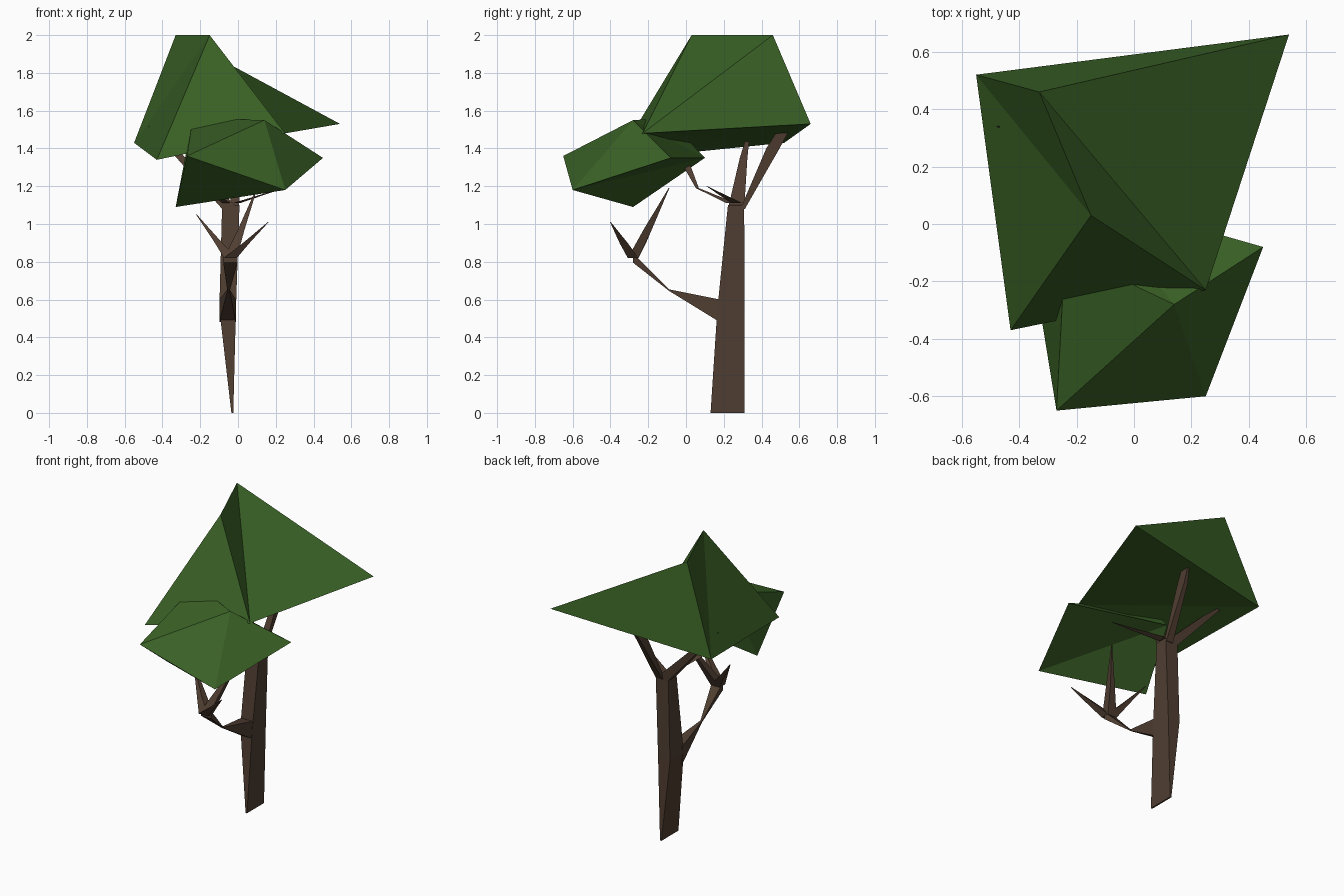
import bpy, bmesh
from mathutils import Vector

if "Cube" in bpy.data.objects:
    bpy.data.objects.remove(bpy.data.objects["Cube"])


def material(name, rgb):
    mat = bpy.data.materials.new(name)
    mat.use_nodes = True
    colour = (*rgb, 1)
    mat.diffuse_color = colour
    mat.node_tree.nodes["Principled BSDF"].inputs["Base Color"].default_value = colour
    return mat


leaf_green = material("leaf green", (0.042, 0.12, 0.019))
bark_brown = material("bark brown", (0.08, 0.048, 0.031))


def build(name, points, faces, mat):
    """Flat-shaded object from corner points and faces."""
    bm = bmesh.new()
    verts = [bm.verts.new(p) for p in points]
    for face in faces:
        bm.faces.new([verts[i] for i in face])
    bmesh.ops.recalc_face_normals(bm, faces=bm.faces)
    mesh = bpy.data.meshes.new(name)
    bm.to_mesh(mesh)
    bm.free()
    mesh.materials.append(mat)
    obj = bpy.data.objects.new(name, mesh)
    bpy.context.collection.objects.link(obj)
    return obj


def clump(name, corners, triangles):
    """Faceted leaf clump; corners are lettered, triangles spell their letters."""
    keys = list(corners)
    faces = [[keys.index(c) for c in tri] for tri in triangles.split()]
    build(name, corners.values(), faces, leaf_green)


def limb(name, rings, upright=False):
    """Four-sided limb through rings of (centre, half width, half depth)."""
    points, faces = [], []
    for centre, a, b in rings:
        for sx, sy in ((-1, -1), (1, -1), (1, 1), (-1, 1)):
            offset = (sx * a, 0, sy * b) if upright else (sx * a, sy * b, 0)
            points.append(Vector(centre) + Vector(offset))
    for r in range(len(rings) - 1):
        for i in range(4):
            j = (i + 1) % 4
            faces.append([4 * r + i, 4 * r + j, 4 * r + 4 + j, 4 * r + 4 + i])
    last = 4 * len(rings) - 4
    faces += [[3, 2, 1, 0], [last + i for i in range(4)]]
    build(name, points, faces, bark_brown)


# Leaf clumps
clump("upper_canopy", {
    "A": (-0.15, 0.03, 2.0), "B": (-0.33, 0.46, 2.0),
    "C": (0.54, 0.66, 1.53), "D": (0.25, -0.23, 1.48),
    "E": (-0.43, -0.37, 1.34), "F": (-0.55, 0.52, 1.43),
}, "ADB BDC AED AFE ABF BCF CDF DEF")

clump("lower_canopy", {
    "G": (-0.27, -0.65, 1.36), "H": (0.25, -0.6, 1.18),
    "I": (0.45, -0.08, 1.35), "N": (-0.18, 0.1, 1.35),
    "M": (-0.33, -0.28, 1.09), "L": (0.14, -0.28, 1.55),
    "P": (-0.24, -0.1, 1.56),
}, "GLP GHL HIL LIN LNP PNM PMG GMH HMN HNI")

# Trunk, thin at the foot seen from the front
limb("trunk", [
    ((-0.03, 0.22, 0), 0.005, 0.09),
    ((-0.055, 0.238, 0.55), 0.044, 0.072),
    ((-0.038, 0.265, 1.1), 0.046, 0.043),
])

# Crown limbs
limb("left_leader", [
    ((-0.04, 0.265, 1.08), 0.044, 0.043),
    ((-0.3, 0.305, 1.35), 0.025, 0.02),
    ((-0.475, 0.34, 1.52), 0.002, 0.002),
])
limb("back_leader", [
    ((-0.02, 0.3, 1.08), 0.025, 0.012),
    ((0.005, 0.46, 1.4), 0.014, 0.035),
    ((0.03, 0.53, 1.52), 0.004, 0.03),
])
limb("side_twig", [
    ((-0.01, 0.27, 1.11), 0.02, 0.03),
    ((0.27, 0.11, 1.2), 0.002, 0.002),
])
limb("inner_twig", [
    ((-0.06, 0.24, 1.11), 0.02, 0.025),
    ((-0.17, 0.06, 1.19), 0.02, 0.008),
    ((-0.22, -0.02, 1.36), 0.025, 0.025),
])

# Forward branch, pinched in the middle
limb("front_branch", [
    ((-0.055, 0.18, 0.54), 0.044, 0.06),
    ((-0.05, -0.09, 0.65), 0.006, 0.004),
    ((-0.04, -0.28, 0.82), 0.038, 0.025),
], upright=True)

# Twigs fanning from the end of the forward branch
for name, tip in (("right_twig", (-0.22, -0.15, 1.05)),
                  ("left_twig", (0.16, -0.4, 1.01)),
                  ("back_twig", (0.1, -0.09, 1.19))):
    base = Vector((-0.04, -0.28, 0.82))
    middle = base.lerp(Vector(tip), 0.4)
    limb(name, [(base, 0.034, 0.028), (middle, 0.018, 0.022), (tip, 0.002, 0.002)])
